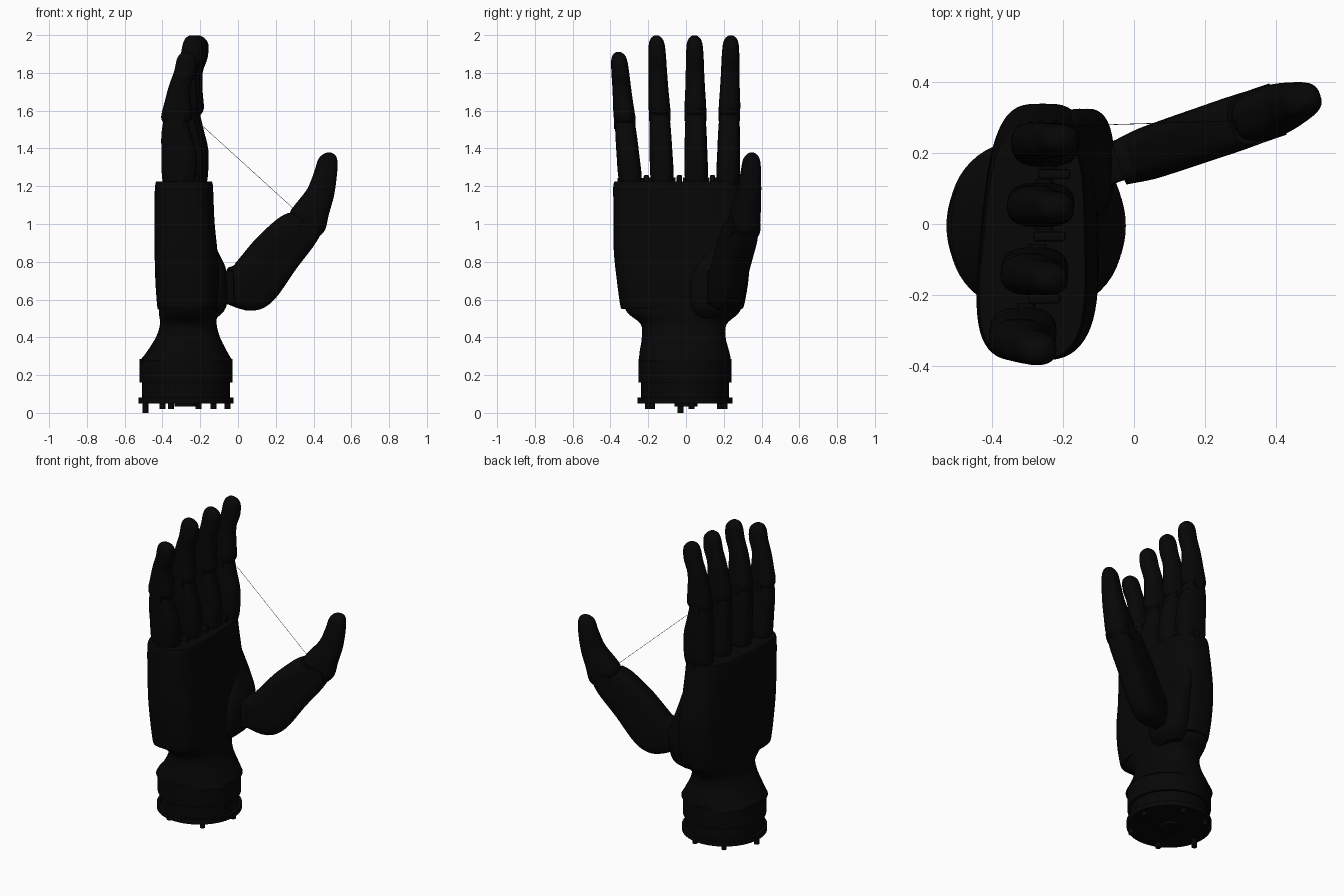
import bpy, bmesh
from math import sin, cos, pi, radians
from mathutils import Matrix, Vector

if "Cube" in bpy.data.objects:
    bpy.data.objects.remove(bpy.data.objects["Cube"])

black = bpy.data.materials.new("black")
black.diffuse_color = (0.002, 0.002, 0.002, 1)
black.use_nodes = True
black.node_tree.nodes["Principled BSDF"].inputs["Base Color"].default_value = black.diffuse_color


def finish(name, bm, matrix=None, angle=35):
    if matrix:
        bm.transform(matrix)
    bmesh.ops.recalc_face_normals(bm, faces=bm.faces[:])
    me = bpy.data.meshes.new(name)
    bm.to_mesh(me)
    bm.free()
    me.materials.append(black)
    ob = bpy.data.objects.new(name, me)
    bpy.context.collection.objects.link(ob)
    bpy.ops.object.select_all(action='DESELECT')
    bpy.context.view_layer.objects.active = ob
    ob.select_set(True)
    bpy.ops.object.shade_smooth_by_angle(angle=radians(angle))
    return ob


def smooth_path(rows, steps):
    """Catmull-Rom interpolation of section rows."""
    out = []
    for i in range(len(rows) - 1):
        p = [rows[max(i - 1, 0)], rows[i], rows[i + 1], rows[min(i + 2, len(rows) - 1)]]
        for s in range(steps):
            t = s / steps
            out.append([0.5 * (2 * b + (c - a) * t + (2 * a - 5 * b + 4 * c - d) * t * t
                               + (3 * b - a - 3 * c + d) * t ** 3) for a, b, c, d in zip(*p)])
    return out + [list(rows[-1])]


def loft(name, rows, power=2.5, steps=4, n=40, taper=0, shift=0, matrix=None):
    """Rows: x, y, z, half x, half y, tilt in degrees. Superellipse sections."""
    bm = bmesh.new()
    rings = []
    for x, y, z, hx, hy, tilt in smooth_path(rows, steps):
        t, ring = radians(tilt), []
        for k in range(n):
            c, s = cos(2 * pi * k / n), sin(2 * pi * k / n)
            u = abs(c) ** (2 / power) * (1 if c > 0 else -1)
            v = abs(s) ** (2 / power) * (1 if s > 0 else -1)
            a = hx * u * (1 - taper * v) + shift * v
            ring.append(bm.verts.new((x + a * cos(t), y + hy * v, z - a * sin(t))))
        rings.append(ring)
    for a, b in zip(rings, rings[1:]):
        for k in range(n):
            bm.faces.new((a[k], a[(k + 1) % n], b[(k + 1) % n], b[k]))
    bm.faces.new(rings[0])
    bm.faces.new(rings[-1])
    return finish(name, bm, matrix)


def rod(name, p, q, r, n=24, matrix=None):
    p, q = Vector(p), Vector(q)
    bm = bmesh.new()
    rot = (q - p).to_track_quat('Z', 'Y').to_matrix().to_4x4()
    bmesh.ops.create_cone(bm, cap_ends=True, segments=n, radius1=r, radius2=r,
                          depth=(q - p).length, matrix=Matrix.Translation((p + q) / 2) @ rot)
    return finish(name, bm, matrix)


def box(name, centre, size, bevel, matrix=None):
    bm = bmesh.new()
    bmesh.ops.create_cube(bm, size=1, matrix=Matrix.Translation(centre) @ Matrix.Diagonal((*size, 1)))
    bmesh.ops.bevel(bm, geom=bm.edges[:], offset=bevel, segments=2, profile=0.5, affect='EDGES')
    return finish(name, bm, matrix)


# Wrist coupling: stepped round collar
WX = -0.275
collar = [(0.05, .252), (0.082, .252), (0.082, .232), (0.16, .232), (0.16, .247), (0.285, .247)]
loft("wrist_collar", [(WX, -.005, z, r, r, 0) for z, r in collar], 2, 1, 64)
rod("coupling_hub", (WX, 0, .035), (WX, 0, .06), .06, 32)
for i, (x, y, z) in enumerate([(-.215, -.03, 0), (.22, .03, .02), (-.08, -.2, .02),
                               (-.125, .18, .02), (.065, .205, .02), (.145, -.18, .02)]):
    rod(f"coupling_pin_{i}", (WX + x, y, z), (WX + x, y, .06), .016, 12)
rod("collar_screw_front", (-.31, -.2, .13), (-.31, -.238, .13), .022, 16)
rod("collar_screw_side", (-.08, -.04, .13), (-.042, -.04, .13), .022, 16)

# Waisted wrist flowing into the palm
loft("wrist", [(WX, -.005, .275, .247, .244, 0), (-.27, -.008, .32, .215, .238, 0),
               (-.265, -.012, .40, .17, .222, 0), (-.263, -.012, .47, .15, .228, 0),
               (-.264, -.015, .53, .155, .295, 0), (-.265, -.018, .6, .155, .325, 0)], 2.3, 5, 56)

# Palm block, thinner toward the index side
loft("palm", [(-.266, -.022, .55, .148, .32, 0), (-.265, -.02, .58, .153, .33, 0),
              (-.264, -.018, .7, .162, .348, 0), (-.27, -.022, .85, .16, .36, 0),
              (-.278, -.032, 1.0, .153, .352, 0), (-.281, -.043, 1.13, .15, .342, 0),
              (-.281, -.048, 1.2, .147, .337, 0), (-.281, -.048, 1.225, .142, .331, 0)],
     3.4, 4, 64, 0.13, 0.012)

# Raised mound at the thumb root
loft("thumb_mound", [(-.16, .14, .5, .045, .085, 0), (-.138, .155, .56, .075, .13, 0),
                     (-.132, .17, .68, .076, .15, 0), (-.138, .185, .77, .072, .138, 0),
                     (-.17, .215, .88, .053, .105, 0), (-.19, .24, 1.0, .035, .045, 0)], 2.6)

# Finger profile: x, z, half x, half y for the index; other fingers remap it
proximal = [(-.25, 1.2, .08, .05), (-.25, 1.26, .091, .062), (-.25, 1.39, .093, .06),
            (-.263, 1.5, .081, .057), (-.268, 1.585, .066, .052)]
distal = [(-.266, 1.57, .06, .046), (-.263, 1.61, .082, .057), (-.257, 1.7, .07, .053),
          (-.245, 1.8, .058, .049), (-.219, 1.88, .058, .047), (-.21, 1.95, .053, .042),
          (-.212, 1.983, .036, .03), (-.214, 1.998, .012, .011)]
fingers = {"index": (.222, .238, 0, 1), "middle": (.055, .045, -.012, 1),
           "ring": (-.125, -.157, -.03, 1), "little": (-.292, -.358, -.062, .89)}
for nm, (y0, y1, dx, k) in fingers.items():
    def row(x, z, hx, hy):
        return (x + dx, y0 + (y1 - y0) * (z - 1.2) / .8, 1.2 + (z - 1.2) * k, hx, hy, 0)
    loft(nm + "_proximal", [row(*r) for r in proximal], 2.8, 4, 32)
    loft(nm + "_distal", [row(*r) for r in distal], 2.4, 4, 32)
    # knuckle pins at the base and the middle joint
    for joint, x, z, r, w in (("base", -.24, 1.22, .025, .07), ("middle", -.262, 1.58, .035, .057)):
        cx, cy, cz = row(x, z, 0, 0)[:3]
        rod(f"{nm}_{joint}_pin", (cx, cy - w, cz), (cx, cy + w, cz), r)

# Small knuckle lugs standing between the fingers
for i, y in enumerate((-.21, -.035, .14)):
    box(f"knuckle_lug_{i}", (-.235 + .08 * y, y, 1.225), (.09, .028, .07), .008)

# Thumb, built upright in its own plane and swung around the palm
A = radians(18.8)
swing = (Matrix.Translation((-.03, .175, 0)) @ Matrix.Rotation(A, 4, 'Z')
         @ Matrix.Diagonal((1 / cos(A), 1, 1, 1)) @ Matrix.Translation((.03, 0, 0)))
box("thumb_bracket", (-.075, 0, .665), (.13, .1, .18), .012, swing)
loft("thumb_proximal", [(-.04, 0, .67, .1, .064, 88), (.035, 0, .663, .13, .073, 70),
                        (.095, 0, .703, .137, .076, 50), (.2, 0, .84, .127, .077, 42),
                        (.3, 0, .95, .114, .077, 41), (.348, 0, .998, .098, .07, 38)],
     3.6, 4, 40, matrix=swing)
loft("thumb_distal", [(.352, 0, .985, .09, .06, 36), (.37, 0, 1.02, .1, .073, 31),
                      (.395, 0, 1.08, .086, .071, 23), (.438, 0, 1.17, .068, .06, 15),
                      (.464, 0, 1.27, .056, .051, 8), (.475, 0, 1.335, .048, .043, 6),
                      (.482, 0, 1.365, .032, .028, 4), (.483, 0, 1.378, .01, .01, 4)],
     2.6, 4, 36, matrix=swing)
rod("thumb_joint_pin", (.355, -.076, .985), (.355, .076, .985), .05, 28, swing)
box("thumb_slot_cover", (.235, 0, .965), (.06, .035, .03), .006, swing)

# Fine tendon between index finger and thumb
rod("tendon", (-.2, .275, 1.53), (.29, .29, 1.085), .001, 6)
